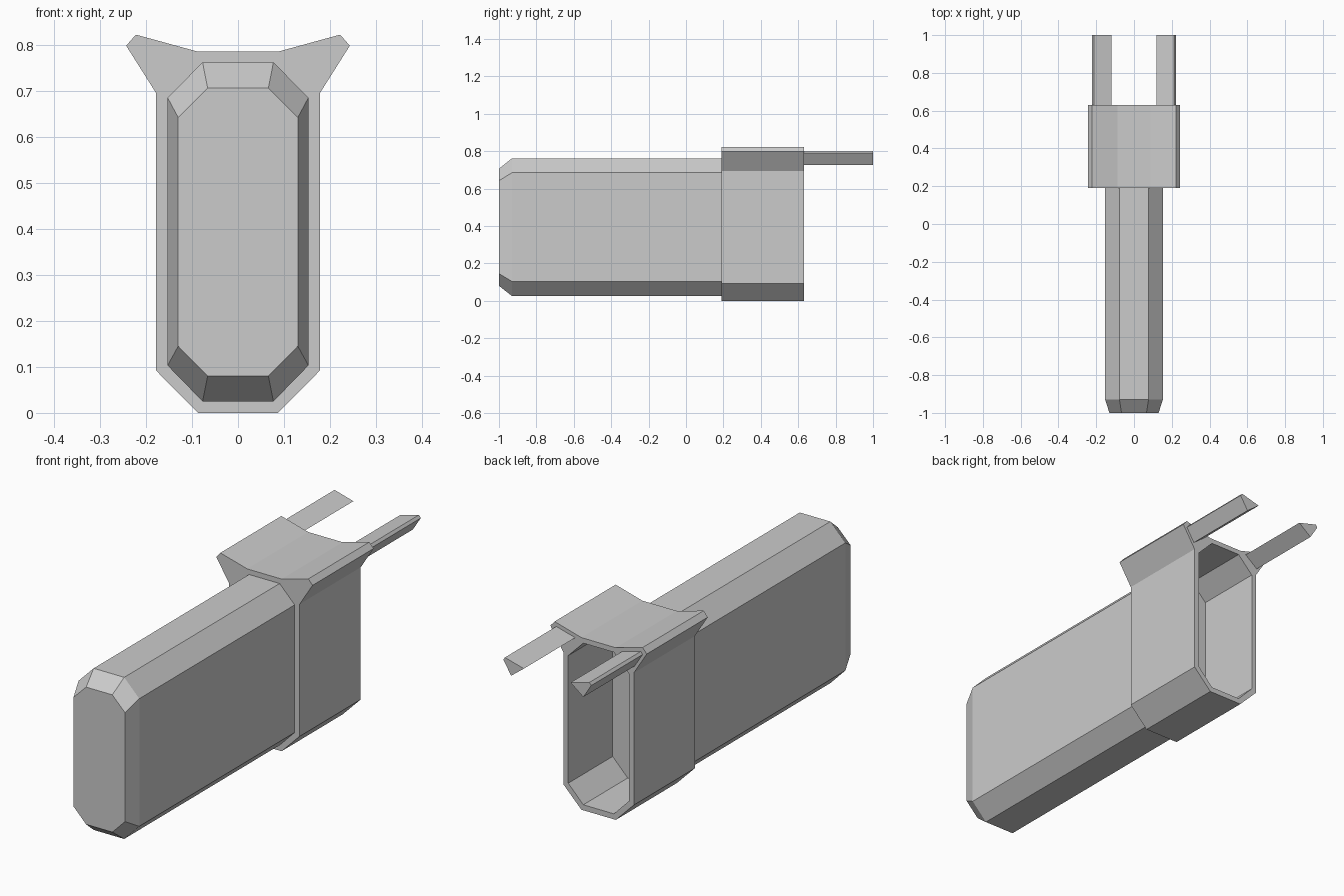
import bpy, bmesh

if "Cube" in bpy.data.objects:
    bpy.data.objects.remove(bpy.data.objects["Cube"])


def mirrored(half):
    """Close a profile given as its right half, bottom to top."""
    return half + [(-x, z) for x, z in reversed(half)]


def loft(name, sections):
    """Skin matching (profile, y) sections and cap both ends."""
    bm = bmesh.new()
    rings = [[bm.verts.new((x, y, z)) for x, z in prof] for prof, y in sections]
    n = len(rings[0])
    for a, b in zip(rings, rings[1:]):
        for i in range(n):
            j = (i + 1) % n
            bm.faces.new((a[i], a[j], b[j], b[i]))
    bm.faces.new(rings[0])
    bm.faces.new(rings[-1])
    bmesh.ops.recalc_face_normals(bm, faces=bm.faces)
    me = bpy.data.meshes.new(name)
    bm.to_mesh(me)
    bm.free()
    ob = bpy.data.objects.new(name, me)
    bpy.context.collection.objects.link(ob)
    return ob


# Long octagonal body with a chamfered front end
body = mirrored([(0.077, 0.025), (0.153, 0.103), (0.153, 0.685), (0.077, 0.762)])
nose = mirrored([(0.066, 0.08), (0.13, 0.145), (0.13, 0.642), (0.066, 0.706)])
loft("body", [(nose, -1.0), (body, -0.93), (body, 0.31)])

# Collar with flared ears, bored out to the body profile
collar_profile = mirrored([(0.087, 0.0), (0.178, 0.092), (0.178, 0.695),
                           (0.243, 0.798), (0.222, 0.822), (0.087, 0.785)])
collar = loft("collar", [(collar_profile, 0.19), (collar_profile, 0.63)])
cutter = loft("bore_cutter", [(body, 0.1), (body, 0.8)])
cut = collar.modifiers.new("bore", 'BOOLEAN')
cut.operation = 'DIFFERENCE'
cut.solver = 'EXACT'
cut.object = cutter
bpy.context.view_layer.objects.active = collar
bpy.ops.object.modifier_apply(modifier=cut.name)
bpy.data.objects.remove(cutter)

# Two prongs running back from the ears
prong = [(0.182, 0.727), (0.222, 0.79), (0.213, 0.802), (0.118, 0.776)]
for side, s in (("right", 1), ("left", -1)):
    prof = [(s * x, z) for x, z in prong]
    loft(side + "_prong", [(prof, 0.63), (prof, 1.0)])
